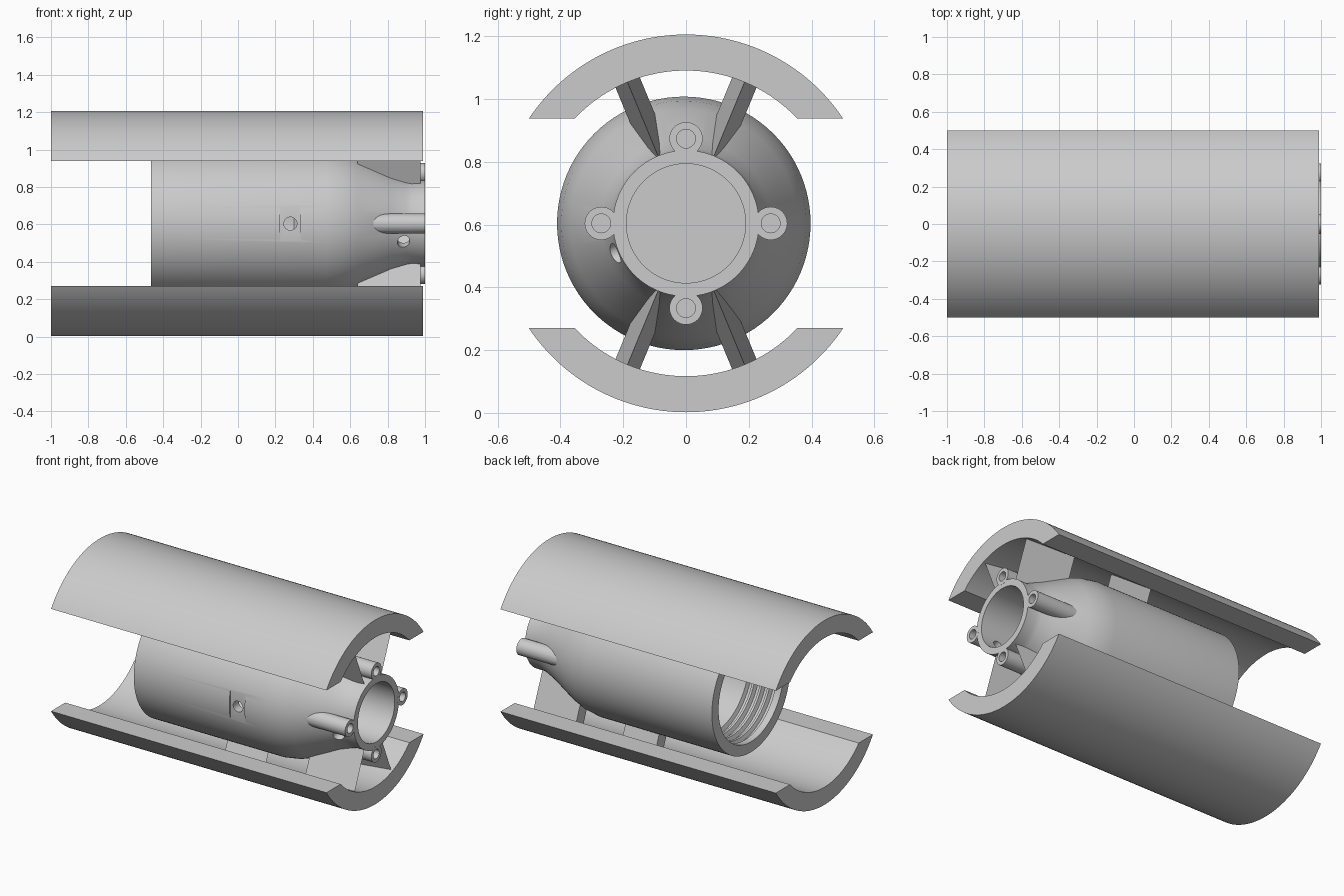
import bpy, bmesh, math
from mathutils import Matrix, Vector

if "Cube" in bpy.data.objects:
    bpy.data.objects.remove(bpy.data.objects["Cube"], do_unlink=True)

AXIS_Z = 0.604
BODY_SHIFT = -0.007          # the wide part of the body sits slightly forward

grey = bpy.data.materials.new("light grey")
grey.use_nodes = True
grey.diffuse_color = (0.6, 0.6, 0.6, 1)
grey.node_tree.nodes["Principled BSDF"].inputs["Base Color"].default_value = (0.6, 0.6, 0.6, 1)


def finish(name, bm):
    bmesh.ops.recalc_face_normals(bm, faces=bm.faces)
    mesh = bpy.data.meshes.new(name)
    bm.to_mesh(mesh)
    bm.free()
    mesh.materials.append(grey)
    ob = bpy.data.objects.new(name, mesh)
    bpy.context.collection.objects.link(ob)
    return ob


def activate(ob):
    bpy.ops.object.select_all(action='DESELECT')
    ob.select_set(True)
    bpy.context.view_layer.objects.active = ob


def smooth(ob):
    activate(ob)
    bpy.ops.object.shade_smooth_by_angle(angle=math.radians(25))


def lathe(name, profile, steps=96):
    """Revolve (x, radius) points about the long axis."""
    bm = bmesh.new()
    verts = [bm.verts.new((x, 0, r)) for x, r in profile]
    edges = [bm.edges.new(pair) for pair in zip(verts, verts[1:])]
    bmesh.ops.spin(bm, geom=verts + edges, cent=(0, 0, 0), axis=(1, 0, 0),
                   angle=math.tau, steps=steps)
    bmesh.ops.remove_doubles(bm, verts=bm.verts, dist=1e-5)
    for v in bm.verts:
        if v.co.yz.length > 0.3:
            v.co.y += BODY_SHIFT
        v.co.z += AXIS_Z
    return finish(name, bm)


def prism(name, points, offset):
    """Extrude a flat outline along an offset."""
    bm = bmesh.new()
    face = bm.faces.new([bm.verts.new(p) for p in points])
    made = bmesh.ops.extrude_face_region(bm, geom=[face])["geom"]
    bmesh.ops.translate(bm, vec=offset,
                        verts=[g for g in made if isinstance(g, bmesh.types.BMVert)])
    return finish(name, bm)


def rod(name, start, end, radius):
    """Solid cylinder between two points."""
    a, b = Vector(start), Vector(end)
    turn = (b - a).to_track_quat('Z', 'Y').to_matrix().to_4x4()
    bm = bmesh.new()
    bmesh.ops.create_cone(bm, cap_ends=True, segments=32, radius1=radius,
                          radius2=radius, depth=(b - a).length,
                          matrix=Matrix.Translation((a + b) / 2) @ turn)
    return finish(name, bm)


def combine(target, tool, operation):
    tool.hide_render = True
    mod = target.modifiers.new(operation.lower(), 'BOOLEAN')
    mod.operation, mod.object, mod.solver = operation, tool, 'EXACT'
    activate(target)
    bpy.ops.object.modifier_apply(modifier=mod.name)
    bpy.data.objects.remove(tool, do_unlink=True)


def polar(x, radius, angle):
    return (x, radius * math.cos(angle), AXIS_Z + radius * math.sin(angle))


# Hollow body: front bore, tapered nose, threaded rear socket
thread = []
for i in range(4):
    x = -0.42 + i * 0.055
    thread += [(x, 0.335), (x + 0.01, 0.36), (x + 0.03, 0.36), (x + 0.04, 0.335)]
body = lathe("body", [(0.5, 0), (0.5, 0.19), (0.9995, 0.19), (0.9995, 0.233),
                      (0.93, 0.233), (0.9, 0.24), (0.82, 0.27), (0.638, 0.363),
                      (0.56, 0.39), (0.47, 0.404), (-0.465, 0.404), (-0.465, 0.335)]
             + thread + [(0.3, 0.335), (0.42, 0.19), (0.42, 0)])

# Four screw bosses around the nose, then their blind holes
bosses = [i * math.pi / 2 for i in range(4)]
for a in bosses:
    combine(body, rod("boss", polar(0.6, 0.27, a), polar(1, 0.27, a), 0.053), 'UNION')
for a in bosses:
    combine(body, rod("boss_hole", polar(0.8, 0.27, a), polar(1.1, 0.27, a), 0.03), 'DIFFERENCE')

# Flat recess with a side hole, and a slanted set-screw hole in the nose
recess = prism("recess", [(0.225, -0.5, AXIS_Z - 0.1), (0.335, -0.5, AXIS_Z - 0.1),
                          (0.335, -0.5, AXIS_Z + 0.1), (0.225, -0.5, AXIS_Z + 0.1)],
               (0, 0.1, 0))
combine(body, recess, 'DIFFERENCE')
combine(body, rod("side_hole", polar(0.28, 0.5, math.pi), polar(0.28, 0.25, math.pi), 0.035),
        'DIFFERENCE')
slant = math.radians(203)
combine(body, rod("set_screw_hole", polar(0.885, 0.4, slant), polar(0.885, 0.1, slant), 0.033),
        'DIFFERENCE')
smooth(body)

# Upper and lower curved shells, trimmed flat
OUTER, INNER, TRIM = 0.602, 0.487, 0.334
for name, side in (("upper_shell", 1), ("lower_shell", -1)):
    outline = []
    for radius, direction in ((OUTER, 1), (INNER, -1)):
        start = math.asin(TRIM / radius)
        arc = [start + (math.pi - 2 * start) * i / 48 for i in range(49)][::direction]
        outline += [polar(-1, radius, side * a) for a in arc]
    smooth(prism(name, outline, (1.99, 0, 0)))

# Wedge fins joining the body to the shells, sharp edge toward the nose
for row, back, tip, root in (("front", 0.64, 0.975, 0.21), ("middle", 0.06, 0.33, 0.36)):
    for i, degrees in enumerate((67.5, 112.5, 247.5, 292.5)):
        a = math.radians(degrees)
        out = Vector((0, math.cos(a), math.sin(a)))
        across = Vector((0, -math.sin(a), math.cos(a))) * 0.042
        base = Vector((0, 0, AXIS_Z)) + out * root
        wedge = [base + Vector((back, 0, 0)) + across,
                 base + Vector((back, 0, 0)) - across,
                 base + Vector((tip, 0, 0))]
        prism(f"{row}_fin_{i + 1}", wedge, out * (0.492 - root))
